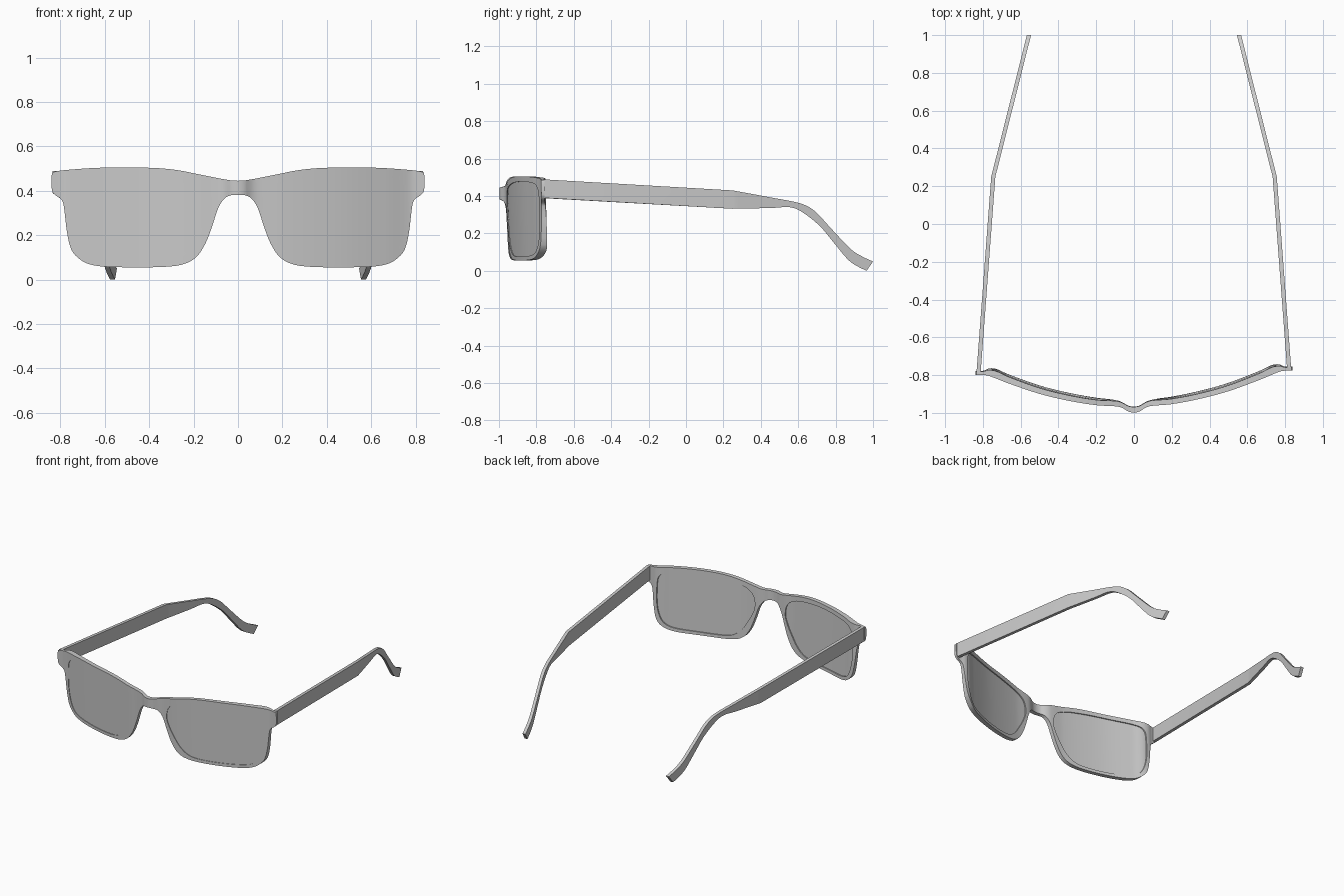
import bpy, bmesh, math
from mathutils import Vector

if "Cube" in bpy.data.objects:
    bpy.data.objects.remove(bpy.data.objects["Cube"])


def smooth_path(pts, n=5, closed=False):
    """Catmull-Rom through the given points."""
    pts = [Vector(p) for p in pts]
    m, out = len(pts), []
    pick = (lambda i: pts[i % m]) if closed else (lambda i: pts[max(0, min(m - 1, i))])
    for i in range(m if closed else m - 1):
        a, b, c, d = (pick(i + k) for k in (-1, 0, 1, 2))
        for s in range(n):
            t = s / n
            out.append(0.5 * (2 * b + (c - a) * t + (2 * a - 5 * b + 4 * c - d) * t * t
                              + (3 * b - a - 3 * c + d) * t ** 3))
    if not closed:
        out.append(pts[-1])
    return out


def curve_at(table, x):
    """Smooth (Hermite) lookup in a list of (x, value)."""
    x = abs(x)
    n = len(table)

    def slope(k):
        if k == 0:
            return 0
        a, b = table[k - 1], table[min(n - 1, k + 1)]
        return (b[1] - a[1]) / (b[0] - a[0])
    for i in range(n - 1):
        (x0, y0), (x1, y1) = table[i], table[i + 1]
        if x <= x1:
            h = x1 - x0
            t = (x - x0) / h
            return (y0 * (2 * t**3 - 3 * t**2 + 1) + h * slope(i) * (t**3 - 2 * t**2 + t)
                    + y1 * (3 * t**2 - 2 * t**3) + h * slope(i + 1) * (t**3 - t**2))
    return table[-1][1]


def finish(bm, name):
    bmesh.ops.recalc_face_normals(bm, faces=bm.faces[:])
    me = bpy.data.meshes.new(name)
    bm.to_mesh(me)
    bm.free()
    ob = bpy.data.objects.new(name, me)
    bpy.context.collection.objects.link(ob)
    bpy.ops.object.select_all(action='DESELECT')
    ob.select_set(True)
    bpy.context.view_layer.objects.active = ob
    bpy.ops.object.shade_smooth_by_angle(angle=math.radians(35))
    return ob


# Wrap of the front in plan: front and back faces
FRONT = [(0, -1.0), (.03, -.994), (.06, -.975), (.09, -.966), (.2, -.957), (.35, -.93),
         (.5, -.892), (.666, -.834), (.77, -.793), (.80, -.788), (.84, -.788)]
BACK = [(0, -.97), (.03, -.965), (.06, -.948), (.09, -.938), (.2, -.929), (.35, -.901),
        (.5, -.861), (.666, -.799), (.73, -.769), (.77, -.763), (.80, -.77), (.84, -.77)]


def wrapped_plate(name, loops, front_in=0.0, back_in=0.0):
    """Fill x/z outlines, slice them finely, bend to the wrap and thicken."""
    bm = bmesh.new()
    for loop in loops:
        vs = [bm.verts.new((p.x, 0, p.y)) for p in loop]
        for a, b in zip(vs, vs[1:] + vs[:1]):
            bm.edges.new((a, b))
    bmesh.ops.triangle_fill(bm, edges=bm.edges[:], use_beauty=True)
    for i in range(-67, 68):
        bmesh.ops.bisect_plane(bm, geom=bm.verts[:] + bm.edges[:] + bm.faces[:], dist=1e-5,
                               plane_co=(i * .0125 + .0003, 0, 0), plane_no=(1, 0, 0))
    ext = bmesh.ops.extrude_face_region(bm, geom=bm.faces[:])
    rear = {g for g in ext['geom'] if isinstance(g, bmesh.types.BMVert)}
    for v in bm.verts:
        y = curve_at(BACK, v.co.x) - back_in if v in rear else curve_at(FRONT, v.co.x) + front_in
        v.co.y = y + .014 * v.co.x + .03 * (.5 - v.co.z)
    return finish(bm, name)


# Outlines in x/z (right half, mirrored)
half = [(.14, .467), (.28, .494), (.41, .504), (.615, .504), (.77, .494), (.825, .486),
        (.838, .476), (.838, .405), (.822, .38), (.80, .365), (.785, .335), (.77, .215),
        (.75, .135), (.71, .09), (.66, .067), (.57, .057), (.37, .056), (.255, .067),
        (.19, .10), (.148, .16), (.117, .238), (.09, .32), (.063, .363), (.035, .379)]
outline = [(0, .445)] + half + [(0, .382)] + [(-x, z) for x, z in reversed(half)]
lens = [(.117, .32), (.125, .386), (.166, .43), (.255, .458), (.41, .475), (.59, .475),
        (.69, .467), (.735, .44), (.75, .386), (.75, .25), (.73, .16), (.695, .108),
        (.637, .085), (.525, .077), (.37, .077), (.278, .09), (.215, .135),
        (.166, .207), (.135, .265)]
lens_r = smooth_path(lens, 4, True)
lens_l = [Vector((-p.x, p.y)) for p in lens_r]

# Front frame with bridge, and the two lenses
wrapped_plate("front_frame", [smooth_path(outline, 4, True), lens_r, lens_l])
wrapped_plate("lens_right", [lens_r], .004, .008)
wrapped_plate("lens_left", [lens_l], .004, .008)

# Temple arms: matching top and bottom edges in y/z, hooked at the ear
top = [(.25, .43), (.45, .393), (.61, .361), (.69, .318), (.77, .233),
       (.877, .12), (.94, .078), (1.0, .05)]
bottom = [(.25, .332), (.45, .336), (.556, .34), (.626, .311), (.717, .238),
          (.797, .142), (.877, .05), (.965, .0)]


def arm_x(y):
    if y < .25:
        return .822 + (.745 - .822) * (y + .775) / 1.025
    return .745 + (.556 - .745) * (y - .25) / .75


def temple(name, side):
    y0 = -.775 + .014 * side
    t = [Vector((y0, .489))] + smooth_path(top, 5)
    b = [Vector((y0, .39))] + smooth_path(bottom, 5)
    bm = bmesh.new()
    rings = []
    for p, q in zip(t, b):
        rings.append([bm.verts.new((side * (arm_x(e.x) + w), e.x, e.y))
                      for e, w in ((p, .011), (p, -.011), (q, -.011), (q, .011))])
    for r, s in zip(rings, rings[1:]):
        for i in range(4):
            j = (i + 1) % 4
            bm.faces.new((r[i], r[j], s[j], s[i]))
    bm.faces.new(rings[0])
    bm.faces.new(rings[-1])
    return finish(bm, name)


temple("temple_right", 1)
temple("temple_left", -1)
